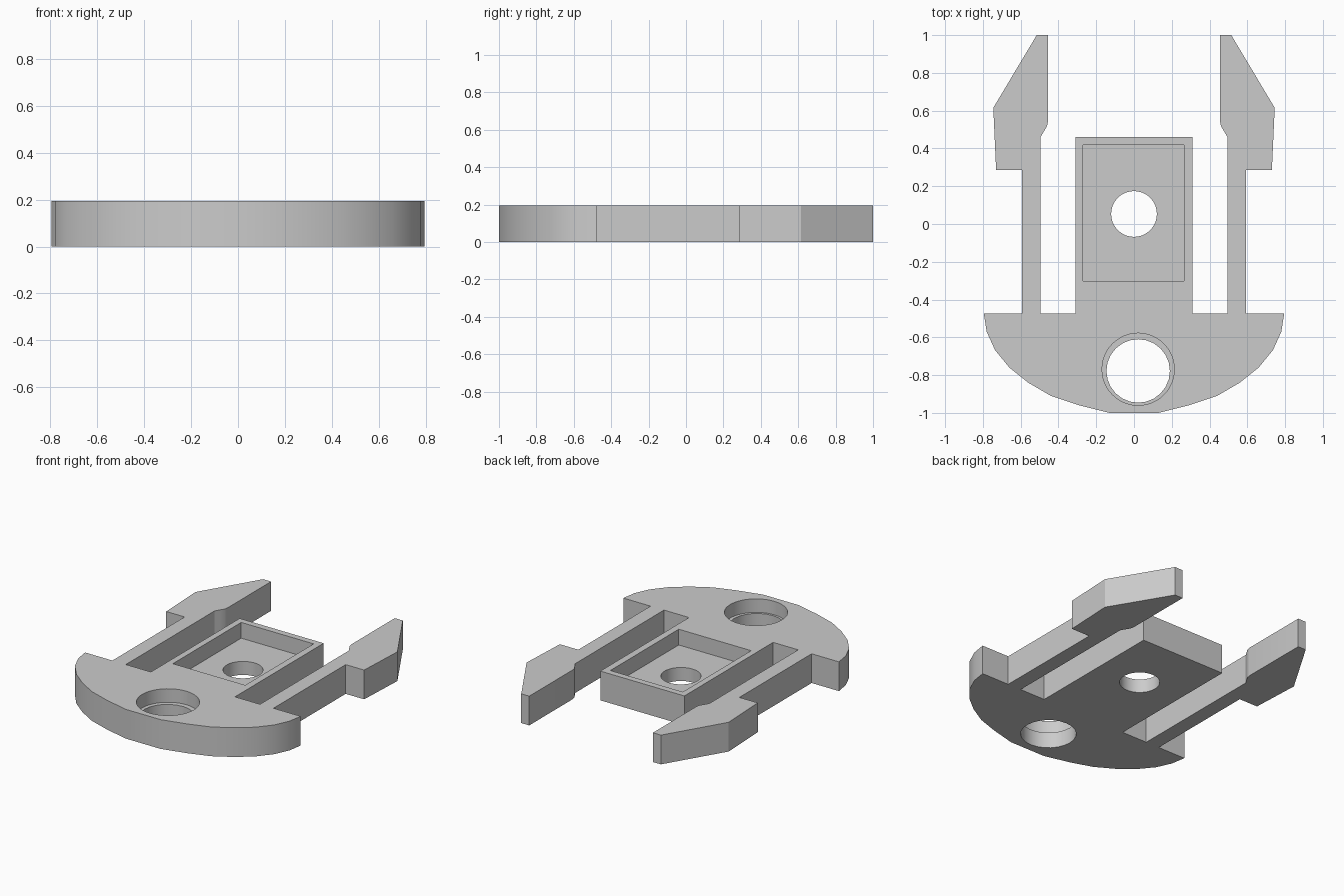
import bpy
import bmesh
import math
from mathutils import Matrix

THICK = 0.195

if "Cube" in bpy.data.objects:
    bpy.data.objects.remove(bpy.data.objects["Cube"], do_unlink=True)

grey = bpy.data.materials.new("plastic grey")
grey.use_nodes = True
grey.diffuse_color = (0.6, 0.6, 0.6, 1)
grey.node_tree.nodes["Principled BSDF"].inputs["Base Color"].default_value = (0.6, 0.6, 0.6, 1)


def make_object(name, bm):
    bmesh.ops.recalc_face_normals(bm, faces=bm.faces)
    mesh = bpy.data.meshes.new(name)
    bm.to_mesh(mesh)
    bm.free()
    mesh.materials.append(grey)
    obj = bpy.data.objects.new(name, mesh)
    bpy.context.collection.objects.link(obj)
    return obj


def prism(name, outline, height):
    bm = bmesh.new()
    face = bm.faces.new([bm.verts.new((x, y, 0)) for x, y in outline])
    top = bmesh.ops.extrude_face_region(bm, geom=[face])["geom"]
    verts = [v for v in top if isinstance(v, bmesh.types.BMVert)]
    bmesh.ops.translate(bm, verts=verts, vec=(0, 0, height))
    return make_object(name, bm)


def cut(body, bm, name):
    cutter = make_object(name, bm)
    cutter.hide_render = True
    mod = body.modifiers.new(name, "BOOLEAN")
    mod.operation = "DIFFERENCE"
    mod.solver = "EXACT"
    mod.object = cutter
    bpy.ops.object.modifier_apply(modifier=name)
    bpy.data.objects.remove(cutter, do_unlink=True)


def cut_box(body, name, size, centre):
    bm = bmesh.new()
    place = Matrix.Translation(centre) @ Matrix.Diagonal((*size, 1))
    bmesh.ops.create_cube(bm, size=1, matrix=place)
    cut(body, bm, name)


def cut_round(body, name, radius, x, y, floor, sides):
    bm = bmesh.new()
    bmesh.ops.create_cone(bm, cap_ends=True, segments=sides, radius1=radius, radius2=radius,
                          depth=1, matrix=Matrix.Translation((x, y, floor + 0.5)))
    cut(body, bm, name)


# Left half of the clip outline: curved base, barbed arm, then centre tongue
base_curve = [(0.13, -1), (0.3, -0.957), (0.44, -0.91), (0.56, -0.84), (0.66, -0.76),
              (0.736, -0.667), (0.78, -0.57), (0.795, -0.475)]
arm = [(0.594, -0.475), (0.594, 0.286), (0.73, 0.286), (0.745, 0.615), (0.515, 1),
       (0.456, 1), (0.456, 0.54), (0.461, 0.517), (0.476, 0.492), (0.495, 0.46),
       (0.495, -0.475)]
tongue = [(0.31, -0.475), (0.31, 0.46)]
half = base_curve + arm + tongue
outline = half + [(-x, y) for x, y in reversed(half)]

clip = prism("buckle_clip", outline, THICK)
bpy.context.view_layer.objects.active = clip
clip.select_set(True)

# Tongue pocket and its round hole
cut_box(clip, "tongue_pocket", (0.534, 0.72, 0.21), (-0.002, 0.058, THICK))
cut_round(clip, "tongue_hole", 0.121, 0, 0.053, -0.4, 48)

# Stepped round hole through the base
cut_round(clip, "base_counterbore", 0.191, 0.022, -0.769, THICK - 0.09, 48)
cut_round(clip, "base_hole", 0.168, 0.022, -0.778, -0.4, 24)

bpy.ops.object.shade_smooth_by_angle(angle=math.radians(20))
